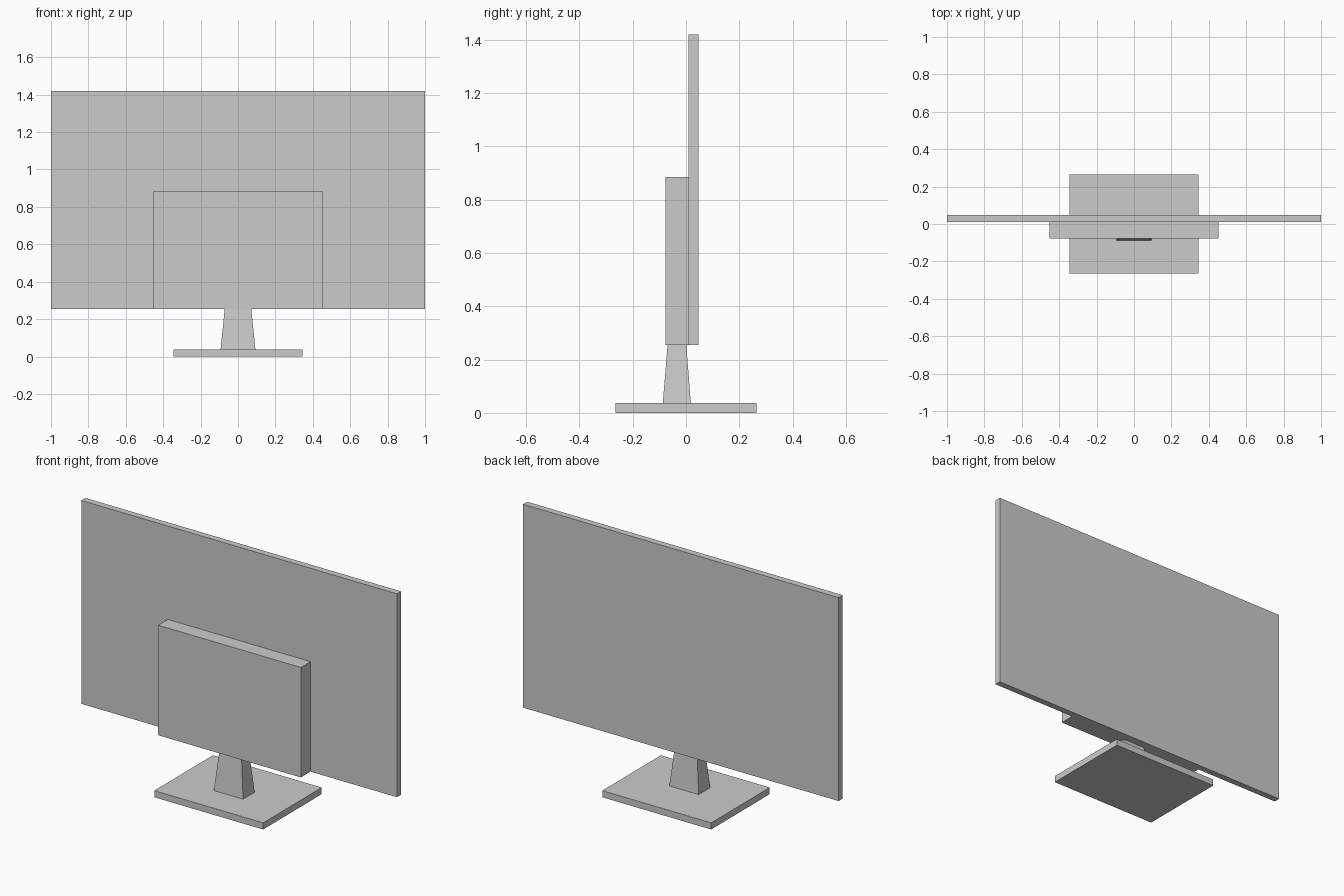
import bpy
import bmesh

cube = bpy.data.objects.get("Cube")
if cube:
    bpy.data.objects.remove(cube, do_unlink=True)

# Single plain grey
grey = bpy.data.materials.new("light_grey")
grey.use_nodes = True
colour = (0.6, 0.6, 0.6, 1)
grey.diffuse_color = colour
grey.node_tree.nodes["Principled BSDF"].inputs["Base Color"].default_value = colour


def block(name, half_width, y_range, z_range, top_half_width=None, top_y_range=None):
    """Box centred on x, optionally tapering to a smaller top."""
    top_half_width = top_half_width or half_width
    top_y_range = top_y_range or y_range
    bm = bmesh.new()
    bmesh.ops.create_cube(bm, size=2)
    for v in bm.verts:
        upper, back = int(v.co.z > 0), int(v.co.y > 0)
        v.co.x *= top_half_width if upper else half_width
        v.co.y = (top_y_range if upper else y_range)[back]
        v.co.z = z_range[upper]
    mesh = bpy.data.meshes.new(name)
    bm.to_mesh(mesh)
    bm.free()
    mesh.materials.append(grey)
    obj = bpy.data.objects.new(name, mesh)
    bpy.context.collection.objects.link(obj)
    return obj


# Stand
block("stand_base", 0.345, (-0.265, 0.265), (0, 0.038))
block("stand_neck", 0.093, (-0.087, 0.018), (0.038, 0.255), 0.071, (-0.069, 0.001))

# Panel and the thicker housing attached to it
block("screen_panel", 1.0, (0.01, 0.047), (0.255, 1.42))
block("rear_housing", 0.452, (-0.077, 0.01), (0.255, 0.885))
